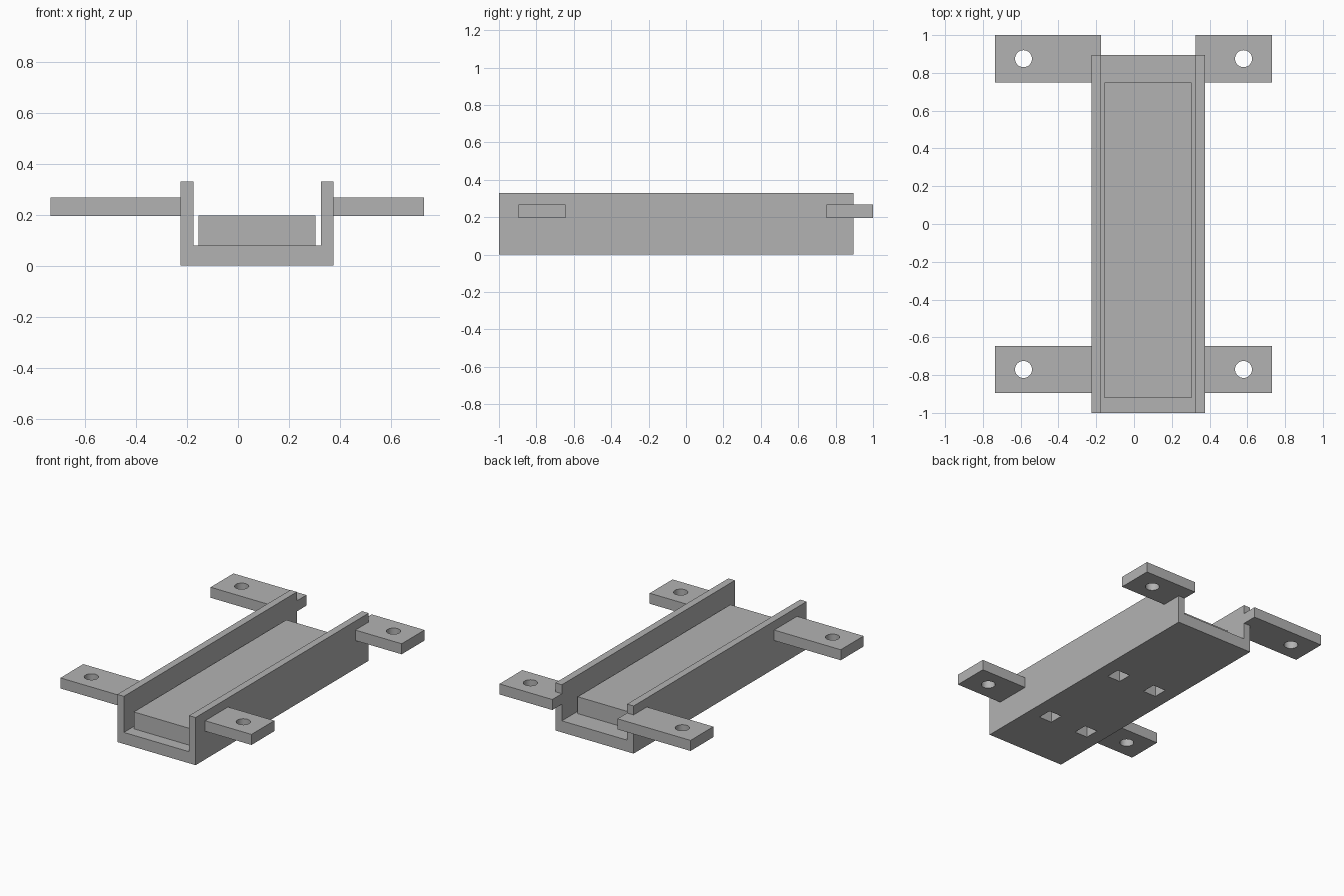
import bpy, bmesh, math
from mathutils import Matrix, Vector

cube = bpy.data.objects.get("Cube")
if cube:
    bpy.data.objects.remove(cube, do_unlink=True)

grey = bpy.data.materials.new("plain grey")
grey.use_nodes = True
GREY = (0.45, 0.45, 0.45, 1)
grey.diffuse_color = GREY
grey.node_tree.nodes["Principled BSDF"].inputs["Base Color"].default_value = GREY


def make_object(name, bm):
    bmesh.ops.recalc_face_normals(bm, faces=bm.faces)
    mesh = bpy.data.meshes.new(name)
    bm.to_mesh(mesh)
    bm.free()
    mesh.materials.append(grey)
    obj = bpy.data.objects.new(name, mesh)
    bpy.context.collection.objects.link(obj)
    return obj


def box(name, low, high):
    low, high = Vector(low), Vector(high)
    bm = bmesh.new()
    place = Matrix.Translation((low + high) / 2) @ Matrix.Diagonal((*(high - low), 1))
    bmesh.ops.create_cube(bm, size=1, matrix=place)
    return make_object(name, bm)


def cylinder(name, centre, radius, depth):
    bm = bmesh.new()
    bmesh.ops.create_cone(bm, cap_ends=True, segments=32, radius1=radius, radius2=radius,
                          depth=depth, matrix=Matrix.Translation(centre))
    return make_object(name, bm)


def cut(target, cutter):
    cutter.hide_render = True
    mod = target.modifiers.new("cut", 'BOOLEAN')
    mod.operation, mod.solver, mod.object = 'DIFFERENCE', 'EXACT', cutter
    bpy.ops.object.select_all(action='DESELECT')
    bpy.context.view_layer.objects.active = target
    target.select_set(True)
    bpy.ops.object.modifier_apply(modifier=mod.name)
    bpy.data.objects.remove(cutter, do_unlink=True)


LEFT, RIGHT, WALL = -0.225, 0.375, 0.05
FRONT, BACK = -1.0, 0.895
FLOOR, TOP = 0.08, 0.33

# U-shaped channel, extruded from its front profile
profile = [(LEFT, 0), (RIGHT, 0), (RIGHT, TOP), (RIGHT - WALL, TOP), (RIGHT - WALL, FLOOR),
           (LEFT + WALL, FLOOR), (LEFT + WALL, TOP), (LEFT, TOP)]
bm = bmesh.new()
face = bm.faces.new([bm.verts.new((x, FRONT, z)) for x, z in profile])
ext = bmesh.ops.extrude_face_region(bm, geom=[face])
bmesh.ops.translate(bm, vec=(0, BACK - FRONT, 0),
                    verts=[v for v in ext["geom"] if isinstance(v, bmesh.types.BMVert)])
channel = make_object("channel", bm)

# Square holes through the channel floor
middle, half = (LEFT + RIGHT) / 2, 0.05
for y in (-0.57, 0.115):
    for x in (middle - 0.15, middle + 0.15):
        cut(channel, box("floor_hole", (x - half, y - half, -0.1), (x + half, y + half, FLOOR + 0.05)))

# Block lying in the channel
box("inner_block", (-0.155, -0.92, FLOOR), (0.305, 0.75, 0.197))

# Drilled mounting tabs; the rear pair reach the inner faces of the walls
for place, y0, y1, hole_y, inset in (("front", -0.895, -0.645, -0.77, 0), ("back", 0.75, 1.0, 0.875, WALL)):
    for side, x0, x1, hole_x in (("right", -0.735, LEFT + inset, -0.585),
                                 ("left", RIGHT - inset, 0.73, 0.58)):
        tab = box(f"{place}_{side}_tab", (x0, y0, 0.195), (x1, y1, 0.268))
        cut(tab, cylinder("tab_hole", (hole_x, hole_y, 0.23), 0.045, 0.3))
        bpy.ops.object.shade_smooth_by_angle(angle=math.radians(30))
